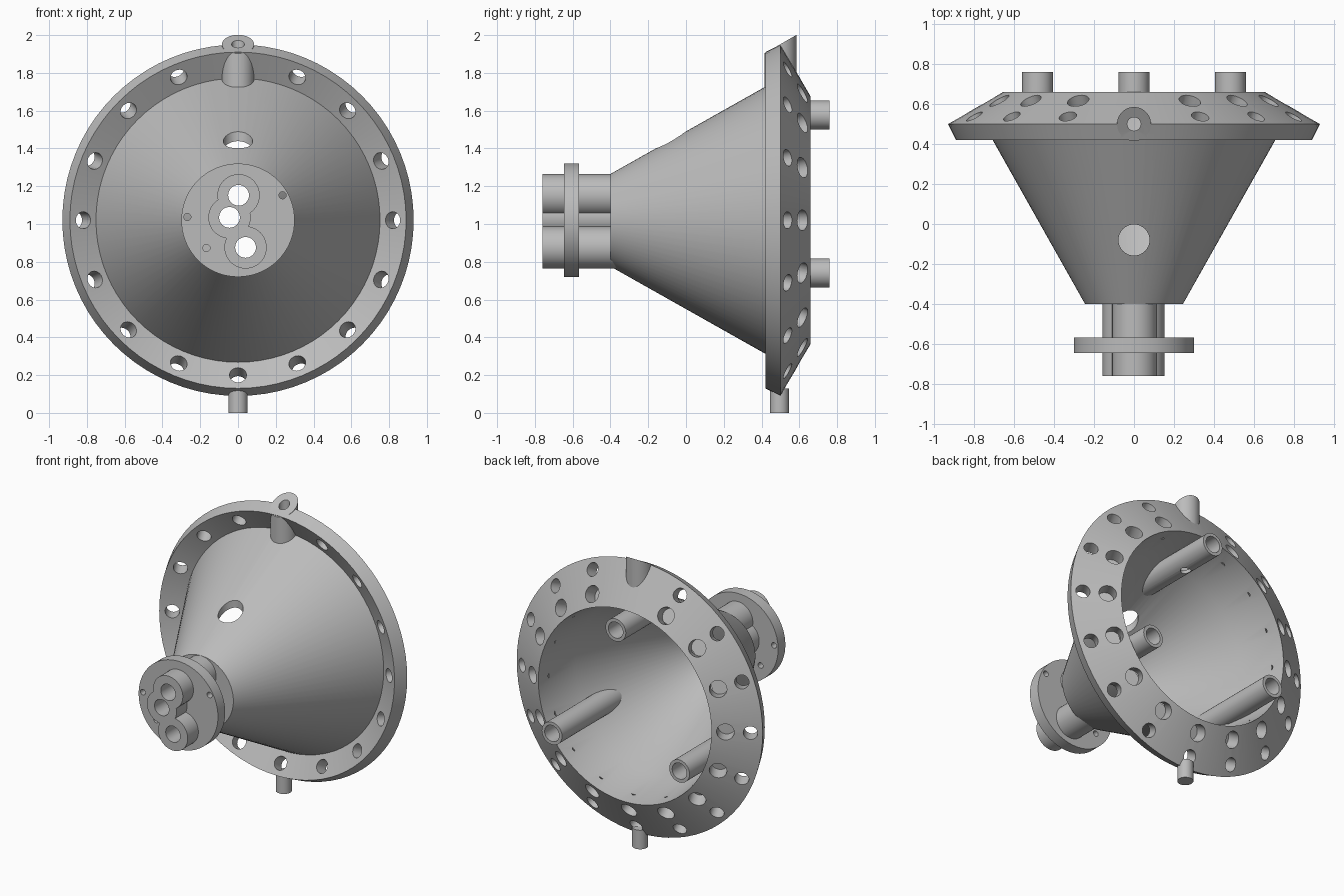
import bpy
import bmesh
from math import pi, cos, sin, radians
from mathutils import Vector, Matrix

if "Cube" in bpy.data.objects:
    bpy.data.objects.remove(bpy.data.objects["Cube"], do_unlink=True)

AXIS_Z = 1.02      # height of the horizontal main axis
SLOPE = 0.566      # radius gained per unit of depth on the cone

grey = bpy.data.materials.new("plain grey")
grey.use_nodes = True
grey.diffuse_color = (0.5, 0.5, 0.5, 1)
grey.node_tree.nodes["Principled BSDF"].inputs["Base Color"].default_value = (0.5, 0.5, 0.5, 1)


def finish(name, bm):
    bmesh.ops.recalc_face_normals(bm, faces=bm.faces)
    mesh = bpy.data.meshes.new(name)
    bm.to_mesh(mesh)
    bm.free()
    mesh.materials.append(grey)
    obj = bpy.data.objects.new(name, mesh)
    bpy.context.collection.objects.link(obj)
    return obj


def lathe(name, profile, steps=80):
    """Spin (radius, y) points around the main axis; ends lie on the axis."""
    bm = bmesh.new()
    verts = [bm.verts.new((r, y, 0)) for r, y in profile]
    edges = [bm.edges.new(pair) for pair in zip(verts, verts[1:])]
    bmesh.ops.spin(bm, geom=verts + edges, cent=(0, 0, 0), axis=(0, 1, 0),
                   angle=2 * pi, steps=steps, use_merge=True)
    bmesh.ops.remove_doubles(bm, verts=bm.verts, dist=1e-5)
    bmesh.ops.translate(bm, verts=bm.verts, vec=(0, 0, AXIS_Z))
    return finish(name, bm)


def rods(name, ends, radius, steps=32):
    """Cylinders between pairs of points, in one mesh."""
    bm = bmesh.new()
    for a, b in ends:
        a, b = Vector(a), Vector(b)
        turn = (b - a).to_track_quat("Z", "Y").to_matrix().to_4x4()
        bmesh.ops.create_cone(bm, cap_ends=True, segments=steps, radius1=radius,
                              radius2=radius, depth=(b - a).length,
                              matrix=Matrix.Translation((a + b) / 2) @ turn)
    return finish(name, bm)


def boolean(obj, other, operation, keep=False):
    mod = obj.modifiers.new("cut", "BOOLEAN")
    mod.operation = operation
    mod.solver = "EXACT"
    mod.object = other
    bpy.context.view_layer.objects.active = obj
    bpy.ops.object.modifier_apply(modifier=mod.name)
    if not keep:
        bpy.data.objects.remove(other, do_unlink=True)


def along_y(x, z, y0, y1):
    return ((x, y0, z), (x, y1, z))


# Cone shell with slanted flange
body = lathe("cone_body", [
    (0, -0.4), (0.245, -0.4), (0.752, 0.5), (0.89, 0.42), (0.93, 0.5),
    (0.655, 0.66), (0.605, 0.33), (0.218, -0.36), (0, -0.36)])

# Slant-topped boss at the top of the flange
boss = rods("boss", [((0, 0.5, 1.68), (0, 0.5, 2.1))], 0.085, 48)
bm = bmesh.new()
bm.from_mesh(boss.data)
cut = bmesh.ops.bisect_plane(bm, geom=bm.verts[:] + bm.edges[:] + bm.faces[:],
                             plane_co=(0, 0.5, 1.952), plane_no=(0, -0.5, 0.866),
                             clear_outer=True)
rim = [e for e in cut["geom_cut"] if isinstance(e, bmesh.types.BMEdge)]
bmesh.ops.contextual_create(bm, geom=rim)
bmesh.ops.recalc_face_normals(bm, faces=bm.faces)
bm.to_mesh(boss.data)
bm.free()
boolean(body, boss, "UNION")


# Two rows of slanted flange holes, none at the boss
def flange_holes(radius, y, depth):
    ends = []
    for i in range(1, 16):
        a = radians(90 + 22.5 * i)
        pts = []
        for d in (-depth, 0.06):
            r = radius + 0.5 * d
            pts.append((r * cos(a), y + 0.866 * d, AXIS_Z + r * sin(a)))
        ends.append(pts)
    return ends


boolean(body, rods("outer_hole_cutter", flange_holes(0.865, 0.539, 0.16), 0.045, 24), "DIFFERENCE")
boolean(body, rods("inner_hole_cutter", flange_holes(0.73, 0.617, 0.09), 0.055, 24), "DIFFERENCE")

# Round window in the upper wall of the cone
boolean(body, rods("window_cutter", [((0, -0.08, 1.2), (0, -0.08, 1.7))], 0.078), "DIFFERENCE")

# Three back pipes, trimmed to the cone wall
pipe_spots = [(0.557 * cos(radians(a)), AXIS_Z + 0.557 * sin(radians(a))) for a in (90, 210, 330)]
pipes = rods("back_pipes", [along_y(x, z, 0, 0.76) for x, z in pipe_spots], 0.077)
envelope = lathe("envelope", [(0, -0.39), (0.225, -0.39), (0.225 + 1.3 * SLOPE, 0.91), (0, 0.91)])
boolean(pipes, envelope, "INTERSECT")
boolean(pipes, rods("pipe_bore", [along_y(x, z, 0.25, 0.9) for x, z in pipe_spots], 0.055), "DIFFERENCE")

# Vertical bore through the boss and the pipe under it
bore = rods("boss_bore", [((0, 0.5, 1.45), (0, 0.5, 2.2))], 0.034, 24)
boolean(body, bore, "DIFFERENCE", keep=True)
boolean(pipes, bore, "DIFFERENCE")

# Front cluster of three overlapping tubes, with a round plate
tube_spots = [(0.003, 1.152), (-0.045, 1.035), (0.04, 0.876)]
cluster = None
for x, z in tube_spots:
    tube = rods("front_tubes", [along_y(x, z, -0.76, -0.37)], 0.112, 40)
    if cluster:
        boolean(cluster, tube, "UNION")
    else:
        cluster = tube
plate = rods("front_plate", [along_y(0, AXIS_Z, -0.645, -0.567)], 0.3, 72)
screw_spots = [(-0.268, 1.037), (0.236, 1.152), (-0.167, 0.873)]
boolean(plate, rods("screw_cutter", [along_y(x, z, -0.8, -0.45) for x, z in screw_spots], 0.019, 20),
        "DIFFERENCE")
boolean(cluster, plate, "UNION")
for x, z in tube_spots:
    cutter = rods("tube_bore", [along_y(x, z, -0.9, -0.3)], 0.055)
    boolean(cluster, cutter, "DIFFERENCE", keep=True)
    boolean(body, cutter, "DIFFERENCE")

# Pin under the flange
pin = rods("bottom_pin", [((0, 0.495, 0), (0, 0.495, 0.13))], 0.05)

# Smooth the round walls, keep the rims sharp
for obj in (body, pipes, cluster, pin):
    bpy.ops.object.select_all(action="DESELECT")
    obj.select_set(True)
    bpy.context.view_layer.objects.active = obj
    bpy.ops.object.shade_smooth_by_angle(angle=radians(25))
